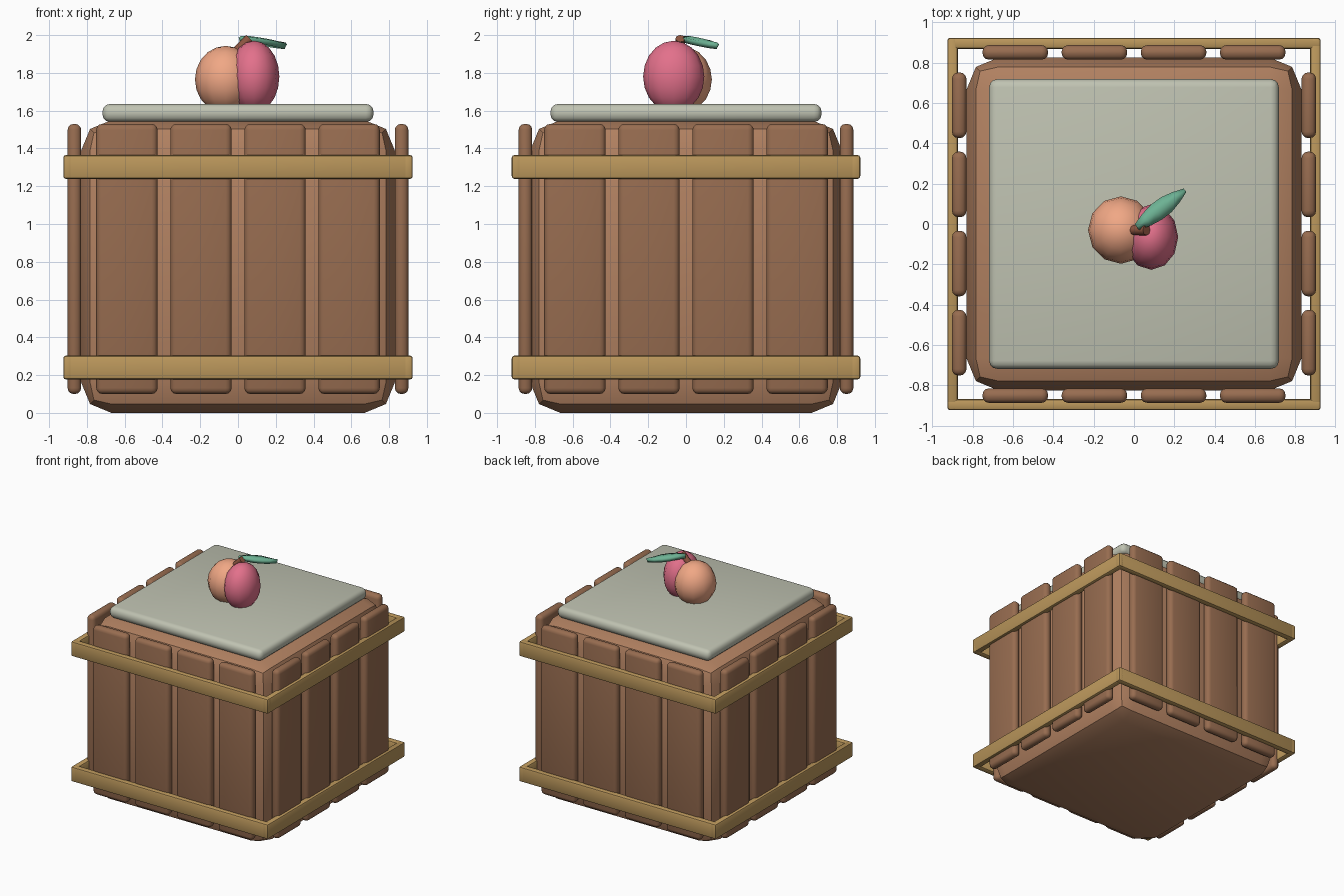
import bpy, bmesh, math
from mathutils import Vector

if "Cube" in bpy.data.objects:
    bpy.data.objects.remove(bpy.data.objects["Cube"])


def material(name, rgb):
    m = bpy.data.materials.new(name)
    m.diffuse_color = (*[(c / 255) ** 2.2 for c in rgb], 1)
    m.use_nodes = True
    m.node_tree.nodes["Principled BSDF"].inputs["Base Color"].default_value = m.diffuse_color
    return m


CORE = material("light_wood", (176, 128, 97))
SLAT = material("dark_wood", (150, 108, 81))
BAND = material("tan_band", (186, 150, 92))
LID = material("grey_green", (190, 193, 176))
PEACH = material("peach", (240, 166, 132))
PINK = material("pink", (226, 112, 138))
LEAF = material("leaf_green", (108, 176, 146))
STEM = material("stem_brown", (140, 86, 66))


def smooth(ob, mat, angle=35):
    ob.data.materials.append(mat)
    bpy.ops.object.select_all(action='DESELECT')
    ob.select_set(True)
    bpy.context.view_layer.objects.active = ob
    bpy.ops.object.shade_smooth_by_angle(angle=math.radians(angle))
    return ob


def box(name, center, size, bevel, segments, mat):
    bm = bmesh.new()
    bmesh.ops.create_cube(bm, size=1)
    bmesh.ops.scale(bm, vec=size, verts=bm.verts)
    bmesh.ops.bevel(bm, geom=bm.edges[:], offset=bevel, segments=segments,
                    profile=0.5, affect='EDGES')
    me = bpy.data.meshes.new(name)
    bm.to_mesh(me)
    bm.free()
    ob = bpy.data.objects.new(name, me)
    bpy.context.collection.objects.link(ob)
    ob.location = center
    return smooth(ob, mat)


# Crate body and lid
box("crate_body", (0, 0, 0.775), (1.66, 1.65, 1.55), 0.16, 2, CORE)
box("lid", (0, 0, 1.588), (1.435, 1.435, 0.095), 0.04, 3, LID)

# Four upright slats on each side
for s in (-1, 1):
    for i in range(4):
        p = -0.588 + 0.392 * i
        box("slat_y", (p, s * 0.85, 0.815), (0.325, 0.072, 1.43), 0.032, 3, SLAT)
        box("slat_x", (s * 0.866, p, 0.815), (0.072, 0.325, 1.43), 0.032, 3, SLAT)

# Two bands around the crate
for z in (0.24, 1.302):
    for s in (-1, 1):
        box("band_y", (0, s * 0.895, z), (1.85, 0.055, 0.126), 0.014, 2, BAND)
        box("band_x", (s * 0.899, 0, z), (0.052, 1.845, 0.126), 0.014, 2, BAND)


# Fruit made of two lobes
def lobe(name, center, radii, segments, rings, mat):
    bpy.ops.mesh.primitive_uv_sphere_add(segments=segments, ring_count=rings,
                                         radius=1, location=center)
    ob = bpy.context.object
    ob.name = name
    ob.scale = radii
    smooth(ob, mat, 40)


lobe("fruit_left_lobe", (-0.065, -0.03, 1.765), (0.163, 0.167, 0.178), 12, 10, PEACH)
lobe("fruit_right_lobe", (0.085, -0.065, 1.78), (0.134, 0.162, 0.19), 12, 10, PINK)

# Tilted stem
a, b = Vector((-0.03, -0.03, 1.89)), Vector((0.062, -0.03, 1.982))
bpy.ops.mesh.primitive_cylinder_add(vertices=8, radius=0.026, depth=(b - a).length,
                                    location=(a + b) / 2)
stem = bpy.context.object
stem.name = "stem"
stem.rotation_euler = (b - a).to_track_quat('Z', 'Y').to_euler()
smooth(stem, STEM, 50)

# Curved leaf: cross-sections of (distance along, half width, height)
start = Vector((0.015, -0.015))
along = Vector((0.235, 0.18)).normalized()
side = Vector((-along.y, along.x))
sections = [(0, 0.012, 1.972), (0.06, 0.032, 1.972), (0.12, 0.043, 1.965),
            (0.18, 0.042, 1.957), (0.24, 0.026, 1.946), (0.296, 0.004, 1.938)]
bm = bmesh.new()
rows = []
for d, w, z in sections:
    row = []
    for k in (-1, 0, 1):
        p = start + along * d + side * (w * k)
        row.append(bm.verts.new((p.x, p.y, z + (0.008 if k == 0 else 0))))
    rows.append(row)
for r, q in zip(rows, rows[1:]):
    for k in range(2):
        bm.faces.new((r[k], q[k], q[k + 1], r[k + 1]))
bmesh.ops.recalc_face_normals(bm, faces=bm.faces[:])
me = bpy.data.meshes.new("leaf")
bm.to_mesh(me)
bm.free()
leaf = bpy.data.objects.new("leaf", me)
bpy.context.collection.objects.link(leaf)
thick = leaf.modifiers.new("thickness", 'SOLIDIFY')
thick.thickness = 0.03
thick.offset = 0
smooth(leaf, LEAF, 40)
